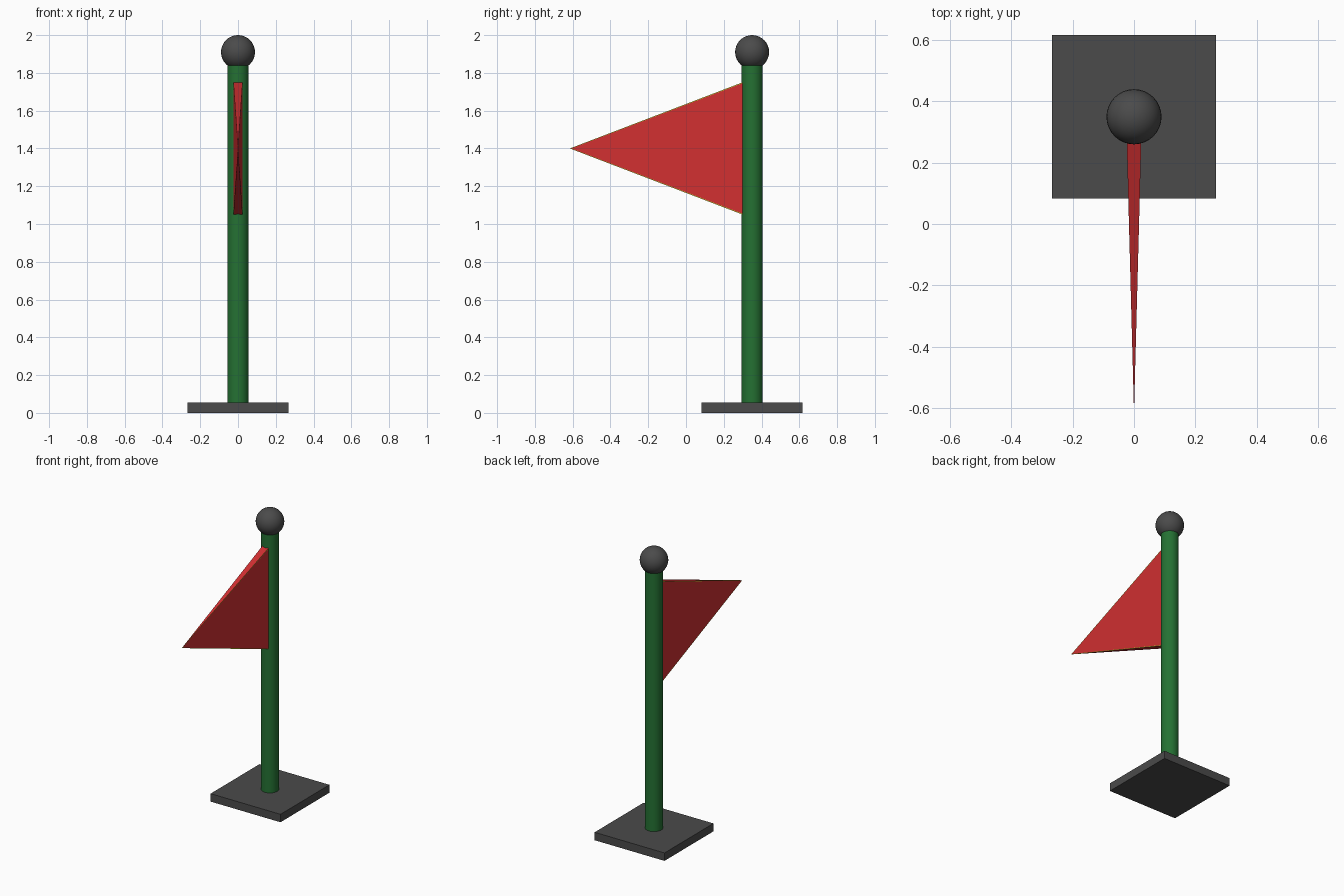
import bpy, bmesh, math

if "Cube" in bpy.data.objects:
    bpy.data.objects.remove(bpy.data.objects["Cube"])

POLE_Y = 0.35


def material(name, rgb):
    m = bpy.data.materials.new(name)
    m.diffuse_color = (*rgb, 1)
    m.use_nodes = True
    m.node_tree.nodes["Principled BSDF"].inputs["Base Color"].default_value = m.diffuse_color
    return m


GREY = material("dark grey", (0.07, 0.07, 0.07))
GREEN = material("green", (0.018, 0.165, 0.033))
RED = material("red", (0.64, 0.029, 0.031))
YELLOW = material("yellow", (0.65, 0.6, 0.03))


def finish(name, mat, smooth=False):
    ob = bpy.context.object
    ob.name = name
    ob.data.materials.append(mat)
    if smooth:
        bpy.ops.object.shade_smooth_by_angle(angle=math.radians(35))


# Square foot plate
bpy.ops.mesh.primitive_cube_add(size=1, location=(0, POLE_Y, 0.0275))
bpy.context.object.scale = (0.535, 0.535, 0.055)
bpy.ops.object.transform_apply(location=False, rotation=False, scale=True)
finish("base", GREY)

# Round pole, running from the plate into the ball
bpy.ops.mesh.primitive_cylinder_add(vertices=32, radius=0.056, depth=1.83,
                                    location=(0, POLE_Y, 0.05 + 1.83 / 2))
finish("pole", GREEN, smooth=True)

# Ball on top
bpy.ops.mesh.primitive_uv_sphere_add(segments=32, ring_count=16, radius=0.09,
                                     location=(0, POLE_Y, 1.91))
finish("ball_finial", GREY, smooth=True)

# Pennant: a thin four-sided pyramid whose root is sunk into the pole
bm = bmesh.new()
root = [bm.verts.new((x * 0.025, 0.32, 1.40 + z * 0.358))
        for x, z in ((-1, -1), (1, -1), (1, 1), (-1, 1))]
tip = bm.verts.new((0, -0.615, 1.40))
bm.faces.new(root)
for i in range(4):
    bm.faces.new((root[i], root[(i + 1) % 4], tip))
bmesh.ops.recalc_face_normals(bm, faces=bm.faces)
bm.normal_update()

# Narrow yellow piping around both broad sides
sides = [f for f in bm.faces if abs(f.normal.x) > 0.9]
rim = bmesh.ops.inset_individual(bm, faces=sides, thickness=0.008)["faces"]
for f in rim:
    f.material_index = 1
mesh = bpy.data.meshes.new("pennant")
bm.to_mesh(mesh)
bm.free()
mesh.materials.append(RED)
mesh.materials.append(YELLOW)
bpy.context.collection.objects.link(bpy.data.objects.new("pennant", mesh))
